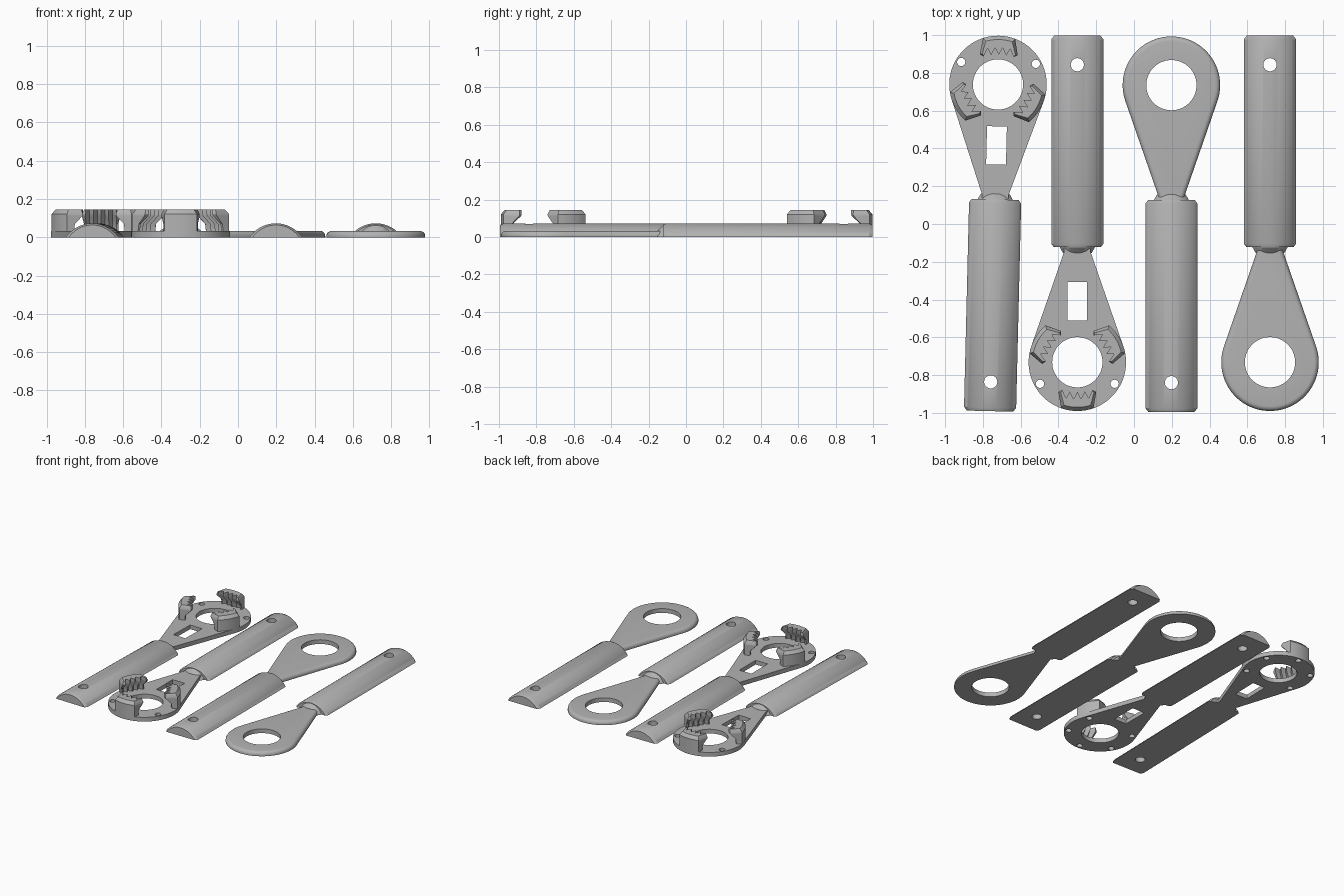
import bpy, bmesh, math
from mathutils import Matrix

if "Cube" in bpy.data.objects:
    bpy.data.objects.remove(bpy.data.objects["Cube"])

grey = bpy.data.materials.new("plain_grey")
grey.diffuse_color = (0.45, 0.45, 0.45, 1)
grey.use_nodes = True
grey.node_tree.nodes["Principled BSDF"].inputs["Base Color"].default_value = grey.diffuse_color

HEAD_Y, HEAD_R, PLATE_H = 0.735, 0.258, 0.033


def finish(bm, name):
    bmesh.ops.recalc_face_normals(bm, faces=bm.faces)
    me = bpy.data.meshes.new(name)
    bm.to_mesh(me)
    bm.free()
    ob = bpy.data.objects.new(name, me)
    bpy.context.collection.objects.link(ob)
    me.materials.append(grey)
    return ob


def loft(name, rings):
    """Closed solid skinned through rings of equal point count."""
    bm = bmesh.new()
    vs = [[bm.verts.new(p) for p in ring] for ring in rings]
    n = len(vs[0])
    for a, b in zip(vs, vs[1:]):
        for i in range(n):
            j = (i + 1) % n
            bm.faces.new((a[i], a[j], b[j], b[i]))
    bm.faces.new(vs[0])
    bm.faces.new(vs[-1])
    return finish(bm, name)


def dome(y, w, h, n=28):
    """Circular-segment cross-section of half width w and height h."""
    r = (w * w + h * h) / (2 * h)
    a = math.asin(min(1, w / r))
    return [(r * math.sin(-a + 2 * a * i / n), y,
             max(0, r * math.cos(-a + 2 * a * i / n) - r + h)) for i in range(n + 1)]


def select_only(ob):
    bpy.ops.object.select_all(action='DESELECT')
    ob.select_set(True)
    bpy.context.view_layer.objects.active = ob


def cut(ob, cutter):
    mod = ob.modifiers.new("cut", 'BOOLEAN')
    mod.operation, mod.solver, mod.object = 'DIFFERENCE', 'EXACT', cutter
    select_only(ob)
    bpy.ops.object.modifier_apply(modifier=mod.name)
    bpy.data.objects.remove(cutter)


def drill(ob, x, y, r, n):
    bpy.ops.mesh.primitive_cylinder_add(vertices=n, radius=r, depth=0.4, location=(x, y, 0))
    cut(ob, bpy.context.object)


def smooth(ob):
    select_only(ob)
    bpy.ops.object.shade_smooth_by_angle(angle=math.radians(30))


def make_handle():
    ob = loft("handle", [dome(-0.995, 0.122, 0.064), dome(-0.975, 0.138, 0.073),
                         dome(0.108, 0.138, 0.073), dome(0.126, 0.124, 0.066)])
    drill(ob, 0, -0.84, 0.035, 24)
    return ob


def make_neck():
    return loft("neck", [dome(0.11, 0.095, 0.066), dome(0.128, 0.092, 0.062),
                         dome(0.156, 0.076, 0.034)])


def make_plate(rounded):
    # teardrop outline: big arc plus tangents running into the handle
    a0, a1, n = math.radians(-19), math.radians(199), 56
    pts = [(HEAD_R * math.cos(a0 + (a1 - a0) * i / n),
            HEAD_Y + HEAD_R * math.sin(a0 + (a1 - a0) * i / n)) for i in range(n + 1)]
    pts += [(-0.07, 0.15), (-0.07, 0.1), (0.07, 0.1), (0.07, 0.15)]
    ob = loft("plain_head" if rounded else "jaw_head",
              [[(x, y, z) for x, y in pts] for z in (0, PLATE_H)])
    if rounded:
        bm = bmesh.new()
        bm.from_mesh(ob.data)
        rim = [e for e in bm.edges if all(v.co.z > 0.03 for v in e.verts)
               and max(v.co.y for v in e.verts) > 0.12]
        bmesh.ops.bevel(bm, geom=rim, offset=0.026, segments=5, profile=0.5,
                        affect='EDGES', clamp_overlap=True)
        bm.to_mesh(ob.data)
        bm.free()
    drill(ob, 0, HEAD_Y, 0.133, 64)
    if not rounded:
        # slot and screw holes
        bpy.ops.mesh.primitive_cube_add(size=1, location=(0, 0.412, 0))
        slot = bpy.context.object
        slot.scale = (0.105, 0.202, 0.4)
        cut(ob, slot)
        for deg in (30, 90, 150, 210, 330):
            a = math.radians(deg)
            drill(ob, 0.228 * math.cos(a), HEAD_Y + 0.228 * math.sin(a), 0.022, 16)
    return ob


def jaw_ring(z, outer_w, outer_r, wing, tip, valley):
    """Jaw outline: curved outer wall, two wings, toothed inner edge."""
    pts = []
    for i in range(9):
        u = -outer_w + 2 * outer_w * i / 8
        pts.append((u, math.sqrt(outer_r ** 2 - u * u), z))
    pts.append((wing[0], wing[1], z))
    for i in range(9):
        u = 0.08 - 0.02 * i
        r = tip if i % 2 == 0 else valley
        pts.append((u, math.sqrt(r * r - u * u * 0.5), z))
    pts.append((-wing[0], wing[1], z))
    return pts


def make_jaws():
    rings = [jaw_ring(0.03, 0.085, 0.258, (0.09, 0.205), 0.208, 0.228),
             jaw_ring(0.07, 0.085, 0.258, (0.09, 0.200), 0.203, 0.225),
             jaw_ring(0.112, 0.085, 0.258, (0.1, 0.160), 0.160, 0.198),
             jaw_ring(0.121, 0.085, 0.258, (0.1, 0.157), 0.157, 0.195),
             jaw_ring(0.145, 0.070, 0.238, (0.088, 0.160), 0.157, 0.195)]
    jaws = []
    for deg in (0, 120, 240):
        ob = loft("jaw", rings)
        ob.data.transform(Matrix.Translation((0, HEAD_Y, 0))
                          @ Matrix.Rotation(math.radians(deg), 4, 'Z'))
        jaws.append(ob)
    return jaws


# one toothed tool and one plain tool
jaw_tool = [make_handle(), make_neck(), make_plate(False)] + make_jaws()
plain_tool = [make_handle(), make_neck(), make_plate(True)]
for part in jaw_tool + plain_tool:
    smooth(part)


def place(parts, x, y, deg, copy):
    m = Matrix.Translation((x, y, 0)) @ Matrix.Rotation(math.radians(deg), 4, 'Z')
    for p in parts:
        ob = p
        if copy:
            ob = p.copy()
            bpy.context.collection.objects.link(ob)
        ob.matrix_world = m


# lay the four tools side by side, alternating direction
place(jaw_tool, -0.30, 0.003, 180, True)
place(plain_tool, 0.72, 0.003, 180, True)
place(jaw_tool, -0.738, 0.004, -1.4, False)
place(plain_tool, 0.198, 0.0, 0, False)
